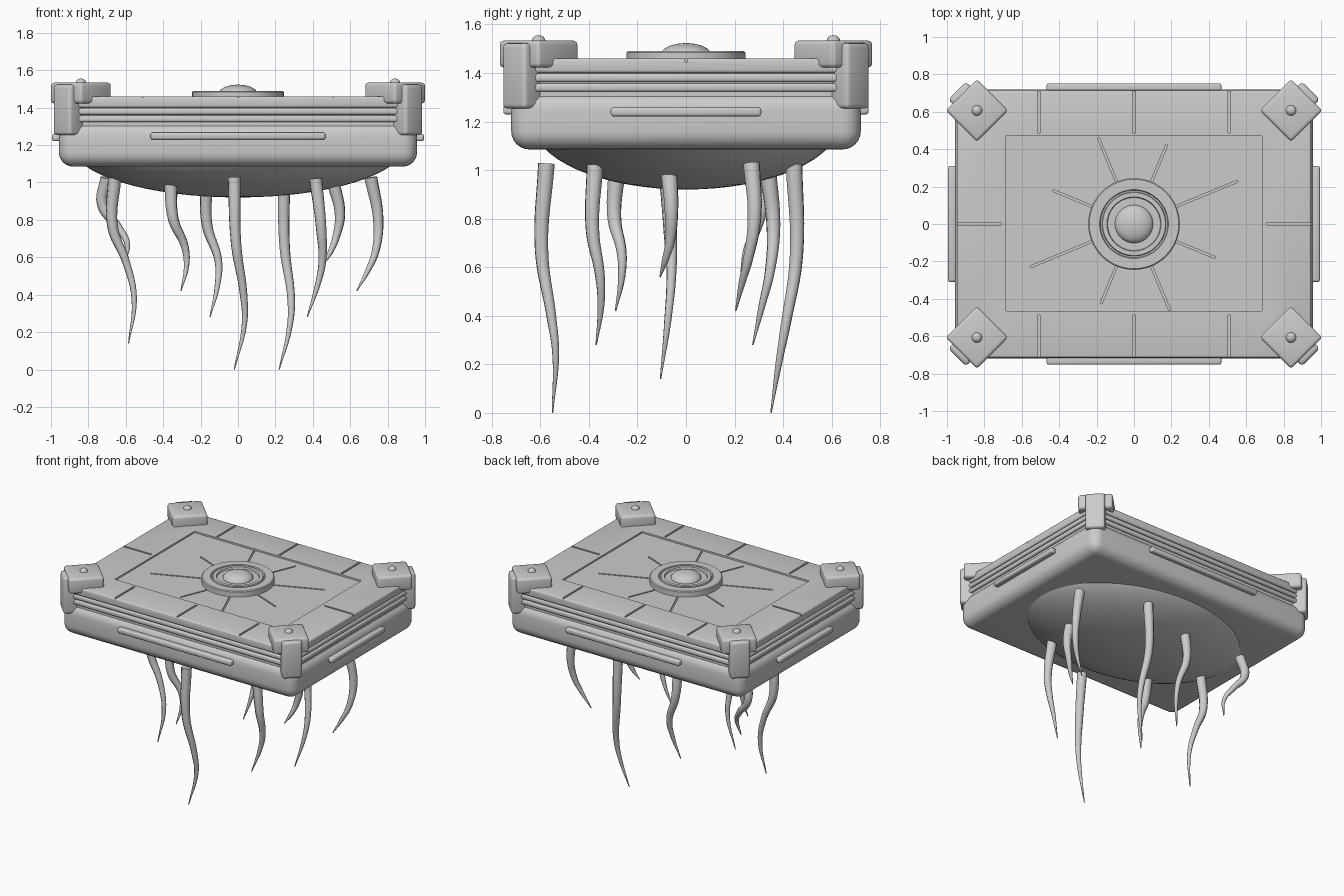
import bpy, bmesh
from math import radians, cos, sin, pi
from mathutils import Matrix, Vector

if "Cube" in bpy.data.objects:
    bpy.data.objects.remove(bpy.data.objects["Cube"])


def smooth(ob, angle=40):
    bpy.ops.object.select_all(action='DESELECT')
    ob.select_set(True)
    bpy.context.view_layer.objects.active = ob
    bpy.ops.object.shade_smooth_by_angle(angle=radians(angle))


def add_mesh(name, bm):
    bmesh.ops.recalc_face_normals(bm, faces=bm.faces)
    me = bpy.data.meshes.new(name)
    bm.to_mesh(me)
    bm.free()
    ob = bpy.data.objects.new(name, me)
    bpy.context.collection.objects.link(ob)
    return ob


def box(name, centre, size, bevel=0.0, rot=0.0, segs=3):
    bm = bmesh.new()
    m = Matrix.Translation(centre) @ Matrix.Rotation(rot, 4, 'Z') @ Matrix.Diagonal((*size, 1))
    bmesh.ops.create_cube(bm, size=1, matrix=m)
    if bevel:
        bmesh.ops.bevel(bm, geom=bm.edges[:], offset=bevel, segments=segs,
                        profile=0.5, affect='EDGES')
    ob = add_mesh(name, bm)
    if bevel:
        smooth(ob)
    return ob


def lathe(name, profile, centre=(0, 0), steps=64):
    bm = bmesh.new()
    vs = [bm.verts.new((r, 0, z)) for r, z in profile]
    es = [bm.edges.new(p) for p in zip(vs, vs[1:])]
    bmesh.ops.spin(bm, geom=vs + es, cent=(0, 0, 0), axis=(0, 0, 1), angle=2 * pi, steps=steps)
    bmesh.ops.remove_doubles(bm, verts=bm.verts, dist=1e-4)
    bmesh.ops.translate(bm, verts=bm.verts, vec=(*centre, 0))
    ob = add_mesh(name, bm)
    smooth(ob)
    return ob


def carve(ob, cutter):
    mod = ob.modifiers.new("cut", 'BOOLEAN')
    mod.operation, mod.solver, mod.object = 'DIFFERENCE', 'EXACT', cutter
    bpy.context.view_layer.objects.active = ob
    bpy.ops.object.modifier_apply(modifier=mod.name)
    bpy.data.objects.remove(cutter)


# rounded lower body
box("lower_body", (0, 0, 1.203), (1.914, 1.44, 0.236), 0.075, segs=6)

# bulging underside: lower half of an ellipsoid
bm = bmesh.new()
bmesh.ops.create_uvsphere(bm, u_segments=64, v_segments=32, radius=1)
bmesh.ops.bisect_plane(bm, geom=bm.verts[:] + bm.edges[:] + bm.faces[:], plane_co=(0, 0, -0.2),
                       plane_no=(0, 0, 1), clear_outer=True)
bmesh.ops.holes_fill(bm, edges=[e for e in bm.edges if e.is_boundary])
bmesh.ops.transform(bm, verts=bm.verts,
                    matrix=Matrix.Translation((0, 0, 1.2)) @ Matrix.Diagonal((0.89, 0.635, 0.28, 1)))
smooth(add_mesh("underside_bulge", bm))

# stacked trim bands between body and deck
box("core", (0, 0, 1.36), (1.86, 1.39, 0.12))
box("lower_trim", (0, 0, 1.340), (1.895, 1.425, 0.034), 0.011)
box("upper_trim", (0, 0, 1.380), (1.895, 1.425, 0.034), 0.011)

# deck with a recessed panel, border joints and radiating grooves
deck = box("deck", (0, 0, 1.43), (1.895, 1.43, 0.06), 0.012)
carve(deck, box("cutter", (0, 0.003, 1.473), (1.37, 0.935, 0.05)))
for s in (-1, 1):
    for x in (-0.51, 0, 0.51):
        carve(deck, box("cutter", (x, s * 0.598, 1.465), (0.014, 0.225, 0.04)))
    carve(deck, box("cutter", (s * 0.83, 0, 1.465), (0.24, 0.014, 0.04)))
for i in range(8):
    a = radians(22.5 + 45 * i)
    length = (0.6, 0.46, 0.5, 0.47)[i % 4]
    mid = (0.2 + length) / 2
    carve(deck, box("cutter", (mid * cos(a), mid * sin(a), 1.455), (length - 0.2, 0.011, 0.035), rot=a))
smooth(deck)

# central medallion: disc, ring groove and dome
lathe("medallion", [(0, 1.44), (0.245, 1.44), (0.245, 1.484), (0.239, 1.49), (0.184, 1.49),
                    (0.180, 1.478), (0.172, 1.478), (0.168, 1.49), (0.145, 1.49),
                    (0.141, 1.478), (0, 1.478)])
lathe("medallion_dome", [(0.102 * cos(t * pi / 16), 1.477 + 0.046 * sin(t * pi / 16)) for t in range(9)])

# corner blocks: diamond cap, outer post and rivet
for sx in (-1, 1):
    for sy in (-1, 1):
        diag = Vector((sx, sy, 0)).normalized()
        a = radians(45 * sx * sy)
        c = Vector((sx * 0.84, sy * 0.607, 0))
        box("corner_cap", c + Vector((0, 0, 1.478)), (0.237, 0.237, 0.112), 0.018, a)
        box("corner_post", c + diag * 0.083 + Vector((0, 0, 1.388)), (0.132, 0.135, 0.27), 0.018, a)
        lathe("corner_rivet", [(0.028 * cos(t * pi / 8), 1.532 + 0.024 * sin(t * pi / 8))
                               for t in range(5)], c.xy, 20)

# long bars on the four sides
for s in (-1, 1):
    box("long_side_bar", (0, s * 0.73, 1.248), (0.935, 0.045, 0.038), 0.012)
    box("short_side_bar", (s * 0.972, 0, 1.24), (0.045, 0.62, 0.038), 0.012)

# hanging roots: tapered tubes along a few points, from top to tip
roots = [
    [(-.02, -.575, 1.027), (-.01, -.595, .67), (.03, -.555, .40), (.035, -.537, .25), (-.02, -.55, 0)],
    [(.245, .445, 1.025), (.25, .455, .65), (.285, .41, .36), (.275, .385, .22), (.22, .35, 0)],
    [(-.66, -.08, 1.025), (-.67, -.065, .76), (-.60, -.06, .58), (-.555, -.075, .38), (-.585, -.105, .14)],
    [(-.70, .29, 1.025), (-.725, .31, .88), (-.64, .29, .76), (-.592, .25, .67), (-.61, .225, .56)],
    [(-.36, -.285, 1.0), (-.345, -.295, .80), (-.285, -.265, .66), (-.275, -.265, .56), (-.305, -.29, .42)],
    [(-.17, .335, 1.01), (-.165, .36, .77), (-.105, .345, .58), (-.11, .315, .45), (-.15, .275, .28)],
    [(.415, -.375, 1.02), (.445, -.385, .75), (.45, -.355, .57), (.425, -.35, .45), (.37, -.37, .28)],
    [(.51, -.07, 1.0), (.545, -.06, .83), (.525, -.065, .71), (.495, -.085, .63), (.455, -.107, .56)],
    [(.71, .27, 1.027), (.75, .282, .80), (.735, .255, .63), (.70, .232, .54), (.635, .205, .42)],
]
for pts in roots:
    cu = bpy.data.curves.new("hanging_root", 'CURVE')
    cu.dimensions = '3D'
    cu.bevel_depth, cu.bevel_resolution = 1.0, 2
    cu.use_fill_caps, cu.resolution_u = True, 6
    sp = cu.splines.new('BEZIER')
    sp.bezier_points.add(len(pts) - 1)
    for bp, p, r in zip(sp.bezier_points, pts, (0.036, 0.029, 0.021, 0.015, 0.003)):
        bp.co, bp.radius = p, r
        bp.handle_left_type = bp.handle_right_type = 'AUTO'
    ob = bpy.data.objects.new("hanging_root", cu)
    bpy.context.collection.objects.link(ob)
    bpy.ops.object.select_all(action='DESELECT')
    ob.select_set(True)
    bpy.context.view_layer.objects.active = ob
    bpy.ops.object.convert(target='MESH')
    smooth(bpy.context.view_layer.objects.active, 50)
